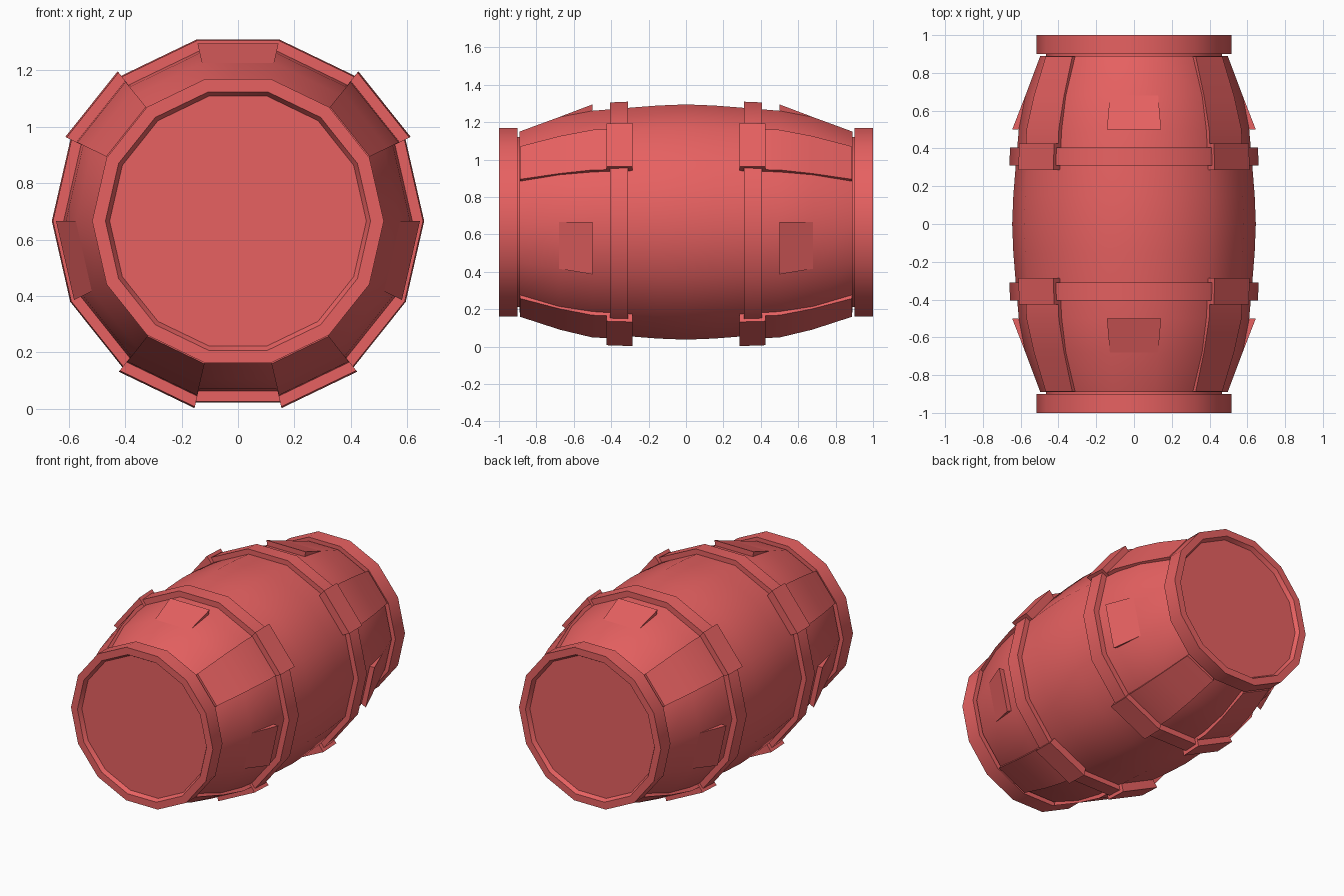
import bpy, bmesh
from math import cos, sin, pi, radians

if "Cube" in bpy.data.objects:
    bpy.data.objects.remove(bpy.data.objects["Cube"])

SIDES = 14
STEP = 2 * pi / SIDES
CZ = 0.666  # height of the barrel axis

red = bpy.data.materials.new("red_paint")
red.diffuse_color = (0.8, 0.12, 0.12, 1)
red.use_nodes = True
red.node_tree.nodes["Principled BSDF"].inputs["Base Color"].default_value = red.diffuse_color


def sweep(name, profile, angles, ring):
    """Turn a (y, r) profile about the y axis: an end-capped full ring,
    a closed-section ring, or a solid sector."""
    bm = bmesh.new()
    rows = [[bm.verts.new((r * cos(a), y, CZ + r * sin(a))) for y, r in profile]
            for a in angles]
    closed = ring != "shell"      # does the profile loop back on itself
    full = ring != "sector"
    n, m = len(rows), len(profile)
    for i in range(n if full else n - 1):
        p, q = rows[i], rows[(i + 1) % n]
        for j in range(m if closed else m - 1):
            k = (j + 1) % m
            bm.faces.new((p[j], p[k], q[k], q[j]))
    if ring == "shell":
        bm.faces.new([row[0] for row in rows])
        bm.faces.new([row[-1] for row in rows])
    elif ring == "sector":
        bm.faces.new(rows[0])
        bm.faces.new(rows[-1])
    bmesh.ops.recalc_face_normals(bm, faces=bm.faces[:])
    me = bpy.data.meshes.new(name)
    bm.to_mesh(me)
    bm.free()
    ob = bpy.data.objects.new(name, me)
    bpy.context.collection.objects.link(ob)
    me.materials.append(red)
    bpy.ops.object.select_all(action='DESELECT')
    ob.select_set(True)
    bpy.context.view_layer.objects.active = ob
    bpy.ops.object.shade_smooth_by_angle(angle=radians(30))
    return ob


around = [i * STEP for i in range(SIDES)]

# Body with end rims and recessed lids, profile mirrored front to back
half = [(0.975, 0.455), (1.0, 0.47), (1.0, 0.517), (0.9, 0.517), (0.9, 0.467),
        (0.89, 0.467), (0.89, 0.496), (0.68, 0.575), (0.5, 0.61), (0.3, 0.627),
        (0.15, 0.639)]
body = [(-y, r) for y, r in half] + [(0, 0.645)] + half[::-1]
sweep("barrel_body", body, around, "shell")


def sector(name, profile, face, inset=0.006):
    sweep(name, profile, [face * STEP + inset, (face + 1) * STEP - inset], "sector")


for side, s in (("front", -1), ("back", 1)):
    def flip(profile):
        return [(s * y, r) for y, r in profile]

    # Hoop around the body
    sweep("hoop_" + side, flip([(0.405, 0.59), (0.405, 0.656), (0.31, 0.66), (0.31, 0.59)]),
          around, "ring")

    # Raised straps and the clamps where they cross the hoop
    for f in (1, 5, 9, 11):
        sector("strap_%s_%d" % (side, f),
               flip([(0.888, 0.46), (0.888, 0.52), (0.675, 0.591), (0.5, 0.634),
                     (0.4, 0.638), (0.4, 0.56), (0.675, 0.5)]), f)
        sector("clamp_%s_%d" % (side, f),
               flip([(0.425, 0.58), (0.425, 0.676), (0.285, 0.681), (0.285, 0.58)]), f, 0.004)

    # Wedge tabs at the top and on both flanks
    for f in (3, 7, 13):
        sector("tab_%s_%d" % (side, f),
               flip([(0.68, 0.575), (0.5, 0.645), (0.5, 0.59)]), f, 0.0)
